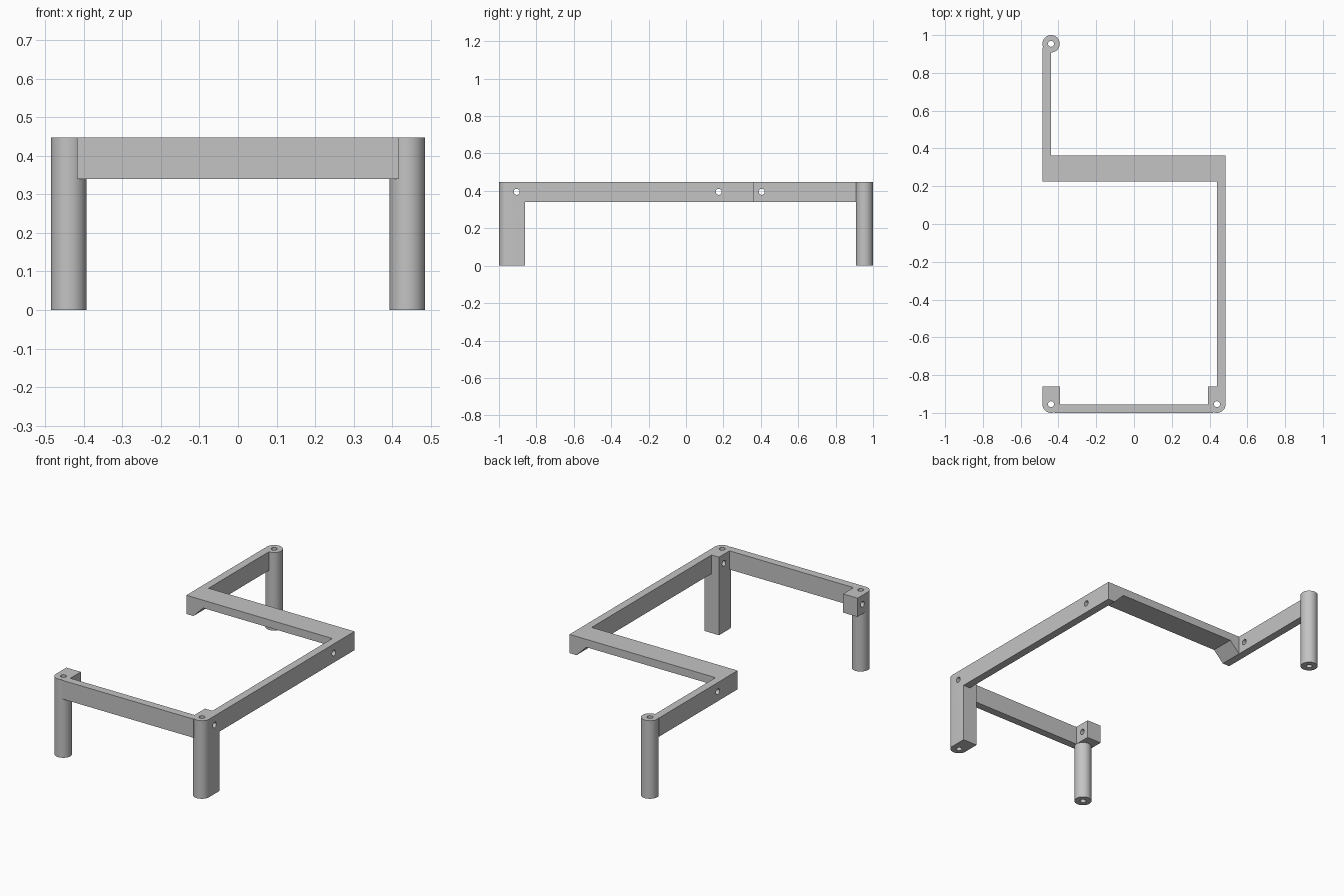
import bpy
import bmesh
import math

cube = bpy.data.objects.get("Cube")
if cube:
    bpy.data.objects.remove(cube, do_unlink=True)

HALF_X = 0.485      # outer half width
WALL = 0.045        # rail thickness
R = 0.046           # leg radius
HOLE = 0.016        # screw hole radius
TOP, UNDER = 0.447, 0.34
INNER = HALF_X - WALL
LEG_X = HALF_X - R
FRONT_Y, BACK_Y = -1 + R, 1 - R
PAD_BACK = -0.86
BAR_Y = (0.225, 0.362)
SEGMENTS = 48

grey = bpy.data.materials.new("light grey")
grey.use_nodes = True
colour = (0.55, 0.55, 0.55, 1)
grey.diffuse_color = colour
grey.node_tree.nodes["Principled BSDF"].inputs["Base Color"].default_value = colour


def arc(cx, cy, r, start, end, steps):
    return [(cx + r * math.cos(start + (end - start) * i / steps),
             cy + r * math.sin(start + (end - start) * i / steps))
            for i in range(steps + 1)]


def circle(cx, cy, r):
    return arc(cx, cy, r, 0, 2 * math.pi, SEGMENTS)[:-1]


def rect(x0, x1, y0, y1):
    return [(x0, y0), (x1, y0), (x1, y1), (x0, y1)]


def prism(name, outline, lo, hi, axis="z"):
    """Extrude a flat outline along an axis; the outline uses the other two axes."""
    place = {"x": lambda a, b, t: (t, a, b),
             "y": lambda a, b, t: (a, t, b),
             "z": lambda a, b, t: (a, b, t)}[axis]
    bm = bmesh.new()
    base = bm.faces.new([bm.verts.new(place(a, b, lo)) for a, b in outline])
    grown = bmesh.ops.extrude_face_region(bm, geom=[base])
    moved = [g for g in grown["geom"] if isinstance(g, bmesh.types.BMVert)]
    bmesh.ops.translate(bm, vec=place(0, 0, hi - lo), verts=moved)
    bmesh.ops.recalc_face_normals(bm, faces=bm.faces)
    mesh = bpy.data.meshes.new(name)
    bm.to_mesh(mesh)
    bm.free()
    mesh.materials.append(grey)
    obj = bpy.data.objects.new(name, mesh)
    bpy.context.collection.objects.link(obj)
    return obj


def pad_outline(cx):
    """Round front, square back."""
    return (arc(cx, FRONT_Y, R, math.pi, 2 * math.pi, SEGMENTS // 2)
            + [(cx + R, PAD_BACK), (cx - R, PAD_BACK)])


# Legs and corner block
parts = [
    prism("front_left_leg", pad_outline(LEG_X), 0, TOP),
    prism("front_right_leg", circle(-LEG_X, FRONT_Y, R), 0, UNDER),
    prism("front_right_block", pad_outline(-LEG_X), UNDER, TOP),
    prism("back_leg", circle(-LEG_X, BACK_Y, R), 0, TOP),
]

# Rails
parts += [
    prism("front_rail", rect(-0.418, 0.418, -1, -1 + WALL), UNDER, TOP),
    prism("left_rail", rect(INNER, HALF_X, PAD_BACK, BAR_Y[1]), UNDER, TOP),
    prism("right_rail", rect(-HALF_X, -INNER, BAR_Y[0], 0.935), UNDER, TOP),
]

# Cross plate with sloped gussets at both ends
plate = TOP - WALL
slope = INNER - (plate - UNDER)
parts.append(prism("cross_plate", [
    (-INNER, TOP), (-INNER, UNDER), (-slope, plate),
    (slope, plate), (INNER, UNDER), (INNER, TOP)], *BAR_Y, axis="y"))

# Screw holes: upright through the legs, sideways through the rails
pins = [prism("hole_pin", circle(x, y, HOLE), -0.1, TOP + 0.1)
        for x, y in ((-LEG_X, FRONT_Y), (LEG_X, FRONT_Y), (-LEG_X, BACK_Y))]
pins += [prism("hole_pin", circle(y, 0.395, HOLE), -0.6, 0.6, axis="x")
         for y in (-0.905, 0.175, 0.405)]


def bounds(obj):
    return [(min(v.co[i] for v in obj.data.vertices),
             max(v.co[i] for v in obj.data.vertices)) for i in range(3)]


def touches(a, b):
    return all(p[0] < q[1] and q[0] < p[1] for p, q in zip(bounds(a), bounds(b)))


for part in parts:
    bpy.ops.object.select_all(action="DESELECT")
    part.select_set(True)
    bpy.context.view_layer.objects.active = part
    for pin in pins:
        if touches(part, pin):
            cut = part.modifiers.new("hole", "BOOLEAN")
            cut.operation = "DIFFERENCE"
            cut.solver = "EXACT"
            cut.object = pin
            bpy.ops.object.modifier_apply(modifier=cut.name)
    bpy.ops.object.shade_smooth_by_angle(angle=math.radians(30))

for pin in pins:
    bpy.data.objects.remove(pin, do_unlink=True)
